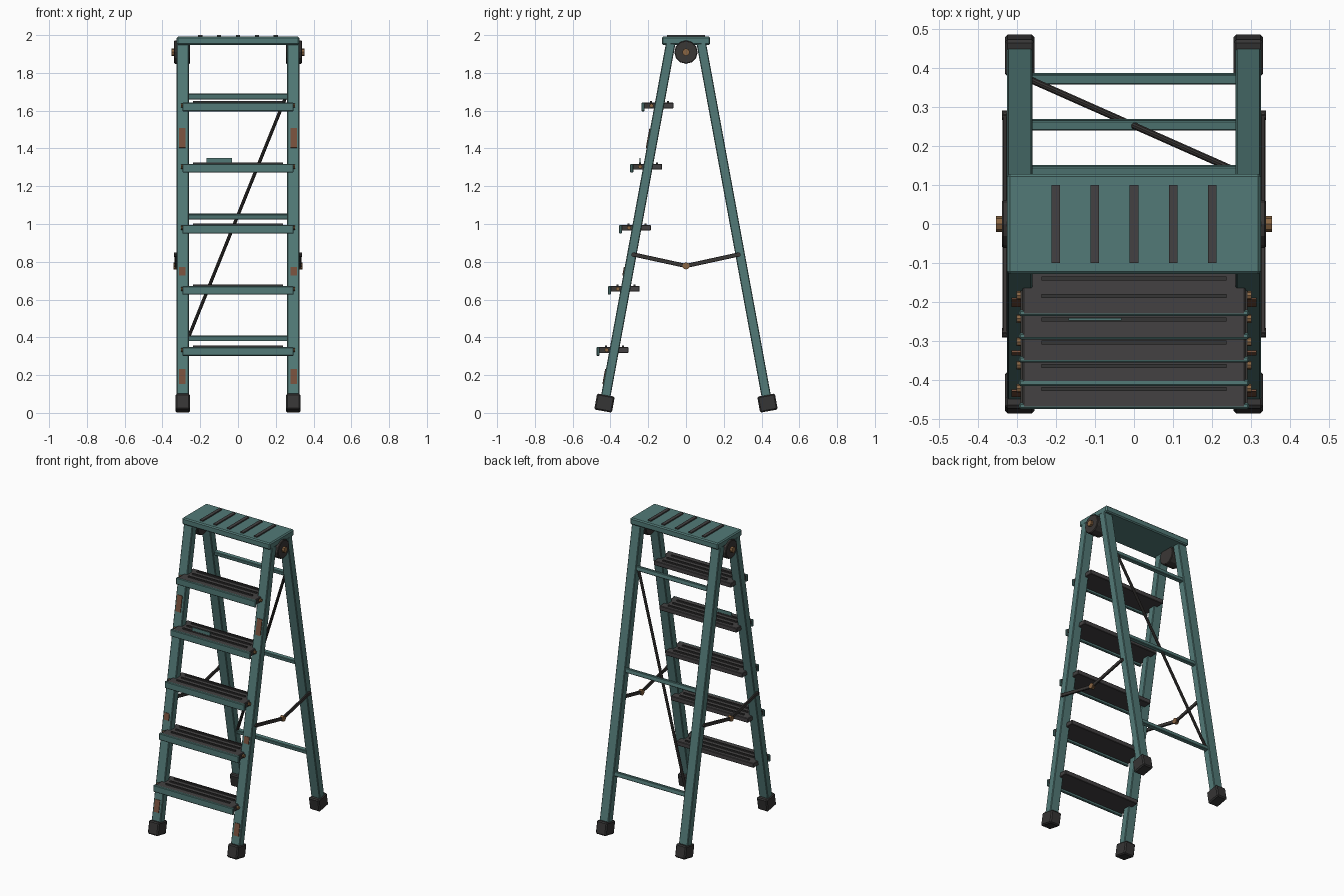
import bpy, math
from mathutils import Vector

old = bpy.data.objects.get("Cube")
if old:
    bpy.data.objects.remove(old, do_unlink=True)

SLOPE = 0.184
TILT = math.atan(SLOPE)


def material(name, rgb, rough=0.6):
    m = bpy.data.materials.new(name)
    m.use_nodes = True
    m.diffuse_color = (*rgb, 1)
    bsdf = m.node_tree.nodes["Principled BSDF"]
    bsdf.inputs["Base Color"].default_value = (*rgb, 1)
    bsdf.inputs["Roughness"].default_value = rough
    return m


TEAL = material("teal paint", (0.085, 0.195, 0.185))
GREY = material("dark grey tread", (0.056, 0.053, 0.054))
RUBBER = material("black rubber", (0.036, 0.035, 0.035))
STEEL = material("dark steel", (0.042, 0.038, 0.036))
RUST = material("rust brown", (0.18, 0.08, 0.045))
BRASS = material("aged brass", (0.25, 0.13, 0.055))


def finish(name, mat, bevel):
    ob = bpy.context.object
    ob.name = name
    ob.data.materials.append(mat)
    if bevel:
        mod = ob.modifiers.new("soft edges", "BEVEL")
        mod.width = bevel
        mod.segments = 1
    return ob


def box(name, loc, size, mat, tilt=0, bevel=0.0):
    bpy.ops.mesh.primitive_cube_add(size=1, location=loc, rotation=(tilt, 0, 0))
    ob = bpy.context.object
    ob.scale = size
    bpy.ops.object.transform_apply(location=False, rotation=False, scale=True)
    return finish(name, mat, bevel)


def bar(name, a, b, width, height, mat, bevel=0.0):
    """Box running from point a to point b."""
    a, b = Vector(a), Vector(b)
    ob = box(name, (a + b) / 2, (width, height, (b - a).length), mat, bevel=bevel)
    ob.rotation_euler = (math.atan2(a.y - b.y, b.z - a.z), 0, 0)
    return ob


def disc(name, loc, radius, depth, mat, sides=12, bevel=0.0):
    """Cylinder with its axis along x."""
    bpy.ops.mesh.primitive_cylinder_add(vertices=sides, radius=radius, depth=depth,
                                        location=loc, rotation=(0, math.pi / 2, 0))
    return finish(name, mat, bevel)


def rail_y(z):
    """Depth of the rear rail centre line; the front rail is its mirror."""
    return 0.441 - SLOPE * z


# Top platform with grip strips
box("top_platform", (0, 0, 1.97), (0.65, 0.256, 0.044), TEAL, bevel=0.007)
for i in range(5):
    box("platform_grip", ((i - 2) * 0.1, 0, 1.994), (0.022, 0.2, 0.012), GREY)

for sx, side in ((-1, "right"), (1, "left")):
    # Rails and feet
    for sy, end in ((-1, "front"), (1, "rear")):
        x = sx * 0.2925
        bar(f"{end}_{side}_rail", (x, sy * rail_y(0.04), 0.04),
            (x, sy * rail_y(1.958), 1.958), 0.065, 0.05, TEAL, 0.004)
        box(f"{end}_{side}_foot", (x, sy * rail_y(0.052), 0.052),
            (0.076, 0.095, 0.086), RUBBER, sy * TILT, 0.007)
        # Folding brace arm, hung from the rail to the centre joint
        bar(f"{end}_{side}_brace", (sx * 0.33, sy * 0.285, 0.84),
            (sx * 0.33, 0, 0.778), 0.012, 0.022, STEEL, 0.002)
        disc("brace_pin", (sx * 0.33, sy * 0.278, 0.838), 0.012, 0.016, STEEL, 8)
    disc(f"{side}_brace_joint", (sx * 0.33, 0, 0.778), 0.019, 0.022, BRASS, 8)
    # Top hinge with its bolt
    disc(f"{side}_hinge", (sx * 0.296, 0, 1.91), 0.062, 0.084, STEEL, 12, 0.004)
    disc(f"{side}_hinge_bolt", (sx * 0.34, 0, 1.91), 0.02, 0.026, BRASS, 8)
    # Worn patches on the front rails
    for z, tall in ((1.455, 0.105), (0.75, 0.045), (0.192, 0.08)):
        box("worn_patch", (sx * 0.295, -rail_y(z) - 0.027, z),
            (0.036, 0.006, tall), RUST, -TILT)

# Steps: tread, folded front lip, raised grips and side bolts
for i in range(5):
    z = 1.627 - i * 0.3235
    y = -rail_y(z) - 0.008
    box("step_tread", (0, y, z), (0.57, 0.166, 0.03), GREY, bevel=0.003)
    box("step_lip", (0, y - 0.078, z - 0.008), (0.59, 0.016, 0.046), TEAL, bevel=0.004)
    for offset in (-0.035, 0.01, 0.055):
        box("step_grip", (0, y + offset, z + 0.018), (0.474, 0.01, 0.01), RUBBER)
    for sx in (-1, 1):
        disc("step_bolt", (sx * 0.291, y - 0.033, z), 0.011, 0.02, BRASS, 8)
        box("step_bracket", (sx * 0.284, y - 0.045, z - 0.002), (0.012, 0.05, 0.026), STEEL)
    if i == 1:
        box("paint_flake", (-0.1, y - 0.035, z + 0.03), (0.135, 0.006, 0.03), TEAL)

# Rear rungs
for z in (1.676, 1.04, 0.395):
    box("rear_rung", (0, rail_y(z) + 0.004, z), (0.54, 0.026, 0.028), TEAL, TILT, 0.003)

# Diagonal rod across the rear frame
start, stop = Vector((-0.26, 0.367, 0.405)), Vector((0.252, 0.14, 1.67))
span = stop - start
bpy.ops.mesh.primitive_cylinder_add(vertices=10, radius=0.009, depth=span.length,
                                    location=(start + stop) / 2,
                                    rotation=span.to_track_quat("Z", "Y").to_euler())
finish("rear_diagonal_rod", STEEL, 0)
bpy.ops.object.shade_smooth_by_angle()
